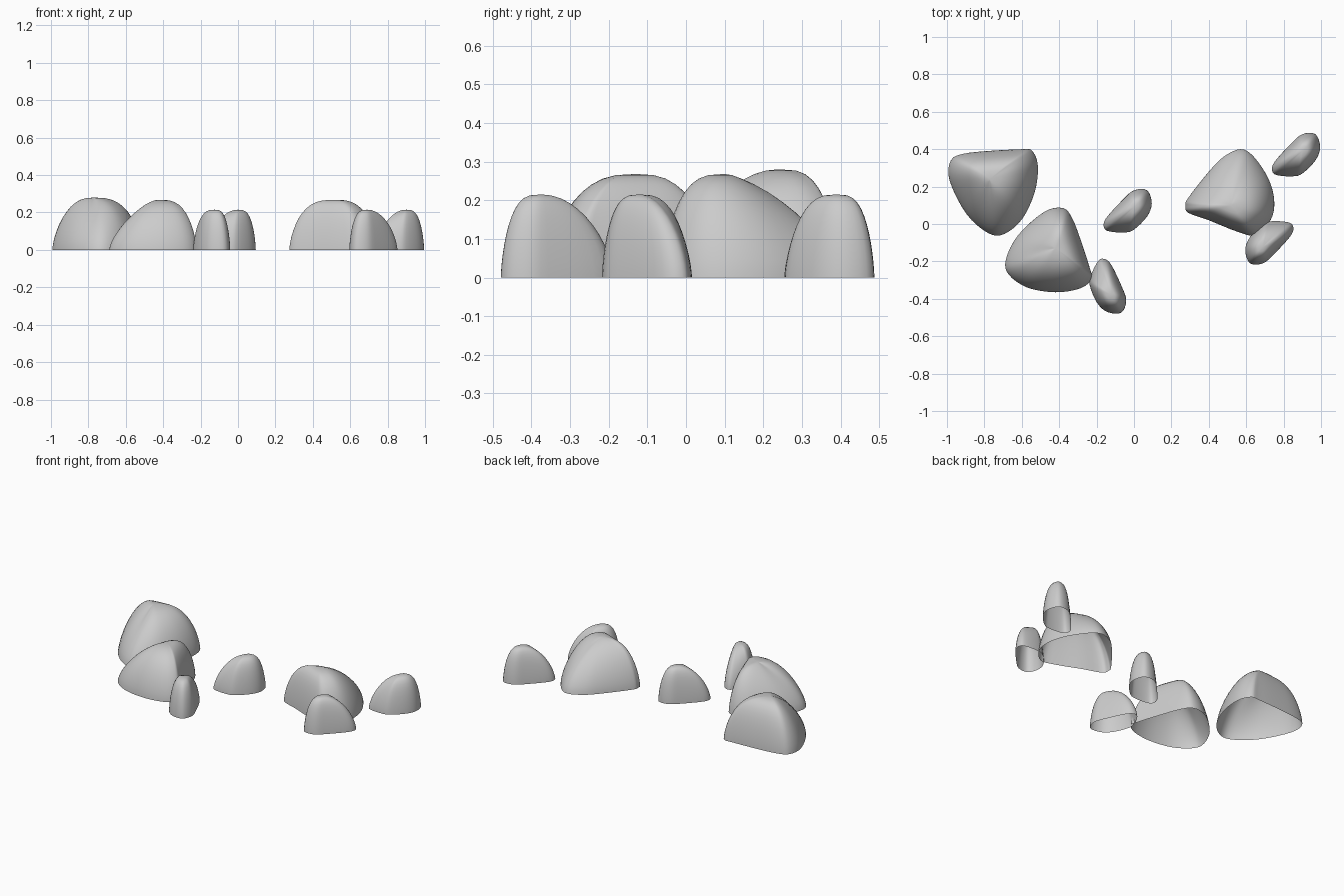
import bpy, bmesh
from math import sin, cos, pi, radians
from mathutils import Vector, Matrix

cube = bpy.data.objects.get("Cube")
if cube:
    bpy.data.objects.remove(cube)

GREY = (0.6, 0.6, 0.6, 1)
stone = bpy.data.materials.new("stone grey")
stone.use_nodes = True
stone.diffuse_color = GREY
stone.node_tree.nodes["Principled BSDF"].inputs["Base Color"].default_value = GREY

# Base outlines around the peak: x, y, bulge (low = sloping, high = steep)
WEDGE = [(-.265, -.06, 1.3), (-.25, -.14, 1.6), (-.15, -.21, 2.2), (0, -.235, 2.6),
         (.13, -.215, 2.8), (.195, -.165, 2.8), (.185, -.11, 3.2), (.14, .03, 3.2),
         (.09, .16, 3), (.04, .215, 2.6), (-.06, .195, 2), (-.2, .07, 1.5)]
BROAD = [(-.245, 0, 3), (-.23, .04, 2.5), (-.12, .18, 1.8), (-.04, .26, 1.5),
         (.05, .3, 1.4), (.12, .26, 1.5), (.2, .14, 2), (.23, .02, 2.6),
         (.21, -.08, 3), (.13, -.16, 3), (.03, -.14, 3.2), (-.12, -.08, 3.2),
         (-.23, -.04, 3)]
PEBBLE = [(-.16, -.11, 2), (-.15, -.06, 2.2), (-.06, .04, 3), (0, .09, 3.2),
          (.07, .09, 3.2), (.095, .02, 3.2), (.07, -.05, 3.2), (0, -.12, 3),
          (-.05, -.135, 2.5), (-.13, -.13, 2)]


def smooth_loop(points, steps=4):
    """Closed Catmull-Rom curve through the points."""
    pts = [Vector(p) for p in points]
    n = len(pts)
    loop = []
    for i in range(n):
        a, b, c, d = (pts[(i + k) % n] for k in (-1, 0, 1, 2))
        for s in range(steps):
            t = s / steps
            loop.append(b + (c - a) * t / 2 + (a * 2 - b * 5 + c * 4 - d) * t**2 / 2
                        + (b * 3 - a - c * 3 + d) * t**3 / 2)
    return loop


def rock(name, outline, peak, height, turn=0, size=1, rings=12):
    """Open-bottomed dome whose sides bulge differently around the outline."""
    bm = bmesh.new()
    loop = smooth_loop(outline)
    rows = []
    for r in range(rings):
        a = r / rings * pi / 2
        z = height * sin(a) ** 1.33
        rows.append([bm.verts.new((p.x * size * cos(a) ** (2 / p.z),
                                   p.y * size * cos(a) ** (2 / p.z), z)) for p in loop])
    top = bm.verts.new((0, 0, height))
    n = len(loop)
    for low, high in zip(rows, rows[1:]):
        for i in range(n):
            j = (i + 1) % n
            bm.faces.new((low[i], low[j], high[j], high[i]))
    for i in range(n):
        bm.faces.new((rows[-1][i], rows[-1][(i + 1) % n], top))
    bm.transform(Matrix.Rotation(radians(turn), 4, "Z"))
    bmesh.ops.recalc_face_normals(bm, faces=bm.faces)
    # Open shells can be oriented inward, so check the crown
    bm.normal_update()
    if top.normal.z < 0:
        bmesh.ops.reverse_faces(bm, faces=bm.faces)
    for f in bm.faces:
        f.smooth = True
    mesh = bpy.data.meshes.new(name)
    bm.to_mesh(mesh)
    bm.free()
    mesh.materials.append(stone)
    obj = bpy.data.objects.new(name, mesh)
    obj.location = (*peak, 0)
    bpy.context.collection.objects.link(obj)


# Large rocks
rock("large_rock_back", WEDGE, (-.77, .24), .28, turn=75, size=1.06)
rock("large_rock_front", WEDGE, (-.42, -.13), .268)
rock("large_rock_left", BROAD, (.52, .1), .268)

# Small rocks
rock("small_rock_middle", PEBBLE, (0, .09), .215)
rock("small_rock_back", PEBBLE, (.9, .39), .215)
rock("small_rock_side", PEBBLE, (.69, -.12), .215, turn=180)
rock("small_rock_front", PEBBLE, (-.125, -.375), .215, turn=-112)
